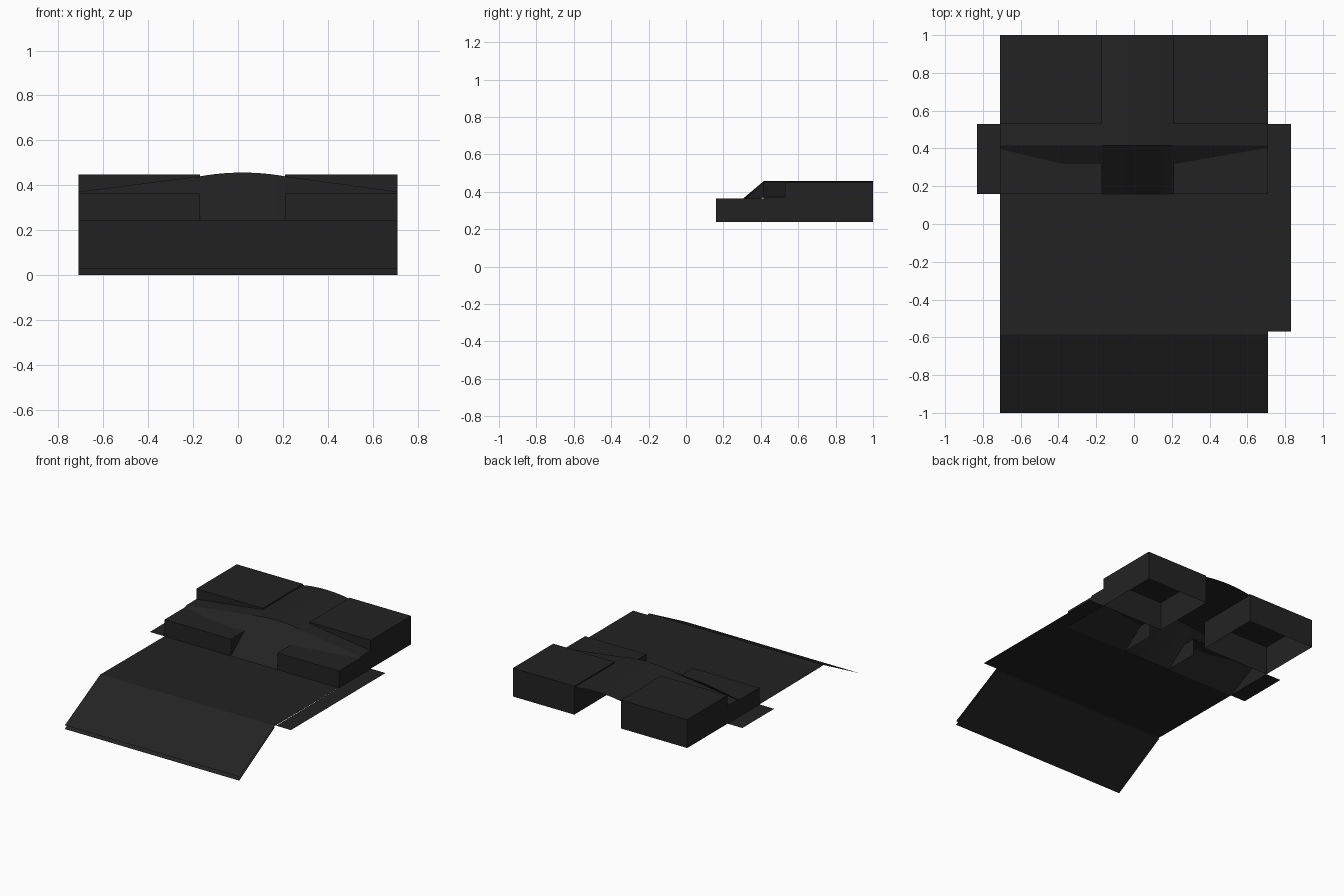
import bpy

if "Cube" in bpy.data.objects:
    bpy.data.objects.remove(bpy.data.objects["Cube"])

# One near-black rubber colour for the whole moulded floor
rubber = bpy.data.materials.new("black_rubber")
rubber.diffuse_color = (0.0165, 0.0165, 0.0165, 1)
rubber.use_nodes = True
rubber.node_tree.nodes["Principled BSDF"].inputs["Base Color"].default_value = rubber.diffuse_color

W, FLOOR = 0.71, 0.24           # half width and floor height
IN_L, IN_R = -0.17, 0.21        # sides of the central tunnel
Y0, Y1, Y2, Y3 = 0.16, 0.415, 0.53, 1.0


def add_mesh(name, verts, faces):
    me = bpy.data.meshes.new(name)
    me.from_pydata(verts, [], faces)
    me.materials.append(rubber)
    ob = bpy.data.objects.new(name, me)
    bpy.context.collection.objects.link(ob)
    return ob


def strips(name, rows):
    """Open sheet lofted through rows of equally many points."""
    n = len(rows[0])
    verts = [p for row in rows for p in row]
    faces = [(r * n + i, r * n + i + 1, (r + 1) * n + i + 1, (r + 1) * n + i)
             for r in range(len(rows) - 1) for i in range(n - 1)]
    return add_mesh(name, verts, faces)


def sheet(name, x0, x1, profile):
    return strips(name, [[(x0, y, z), (x1, y, z)] for y, z in profile])


def open_box(name, x0, x1, y0, y1, z1, back=True):
    """Raised box without a bottom, optionally without its back wall."""
    v = [(x, y, z) for z in (FLOOR, z1) for x, y in
         ((x0, y0), (x1, y0), (x1, y1), (x0, y1))]
    f = [(4, 5, 6, 7), (0, 1, 5, 4), (1, 2, 6, 5), (3, 0, 4, 7)]
    if back:
        f.append((2, 3, 7, 6))
    return add_mesh(name, v, f)


# Floor with the toe slope, and the second layer under the slope
sheet("floor", -W, W, [(-1.0, 0.028), (-0.585, 0.246), (-0.56, 0.244), (Y0, FLOOR)])
sheet("toe_underlay", -W, W, [(-1.0, 0.0), (-0.585, 0.236)])

# Side flaps lying level with the floor
sheet("right_flap", W, 0.83, [(-0.57, FLOOR), (Y2, FLOOR)])
sheet("left_flap", -0.83, -W, [(Y0, FLOOR), (Y2, FLOOR)])

# Arched cross-section shared by the hump ramp, the ridge and the tunnel
mid, half = (IN_L + IN_R) / 2, (IN_R - IN_L) / 2
arch = []
for i in range(13):
    t = -1 + i / 6
    arch.append((mid + t * half, 0.457 - 0.017 * t * t))
section = [(-W, 0.372)] + arch + [(W, 0.372)]

strips("hump_ramp", [[(x, Y0, FLOOR) for x, z in section],
                     [(x, Y1, z) for x, z in section]])
strips("cross_ridge", [[(x, y, z) for x, z in section] for y in (Y1, Y2)])
strips("tunnel_top", [[(x, y, z) for x, z in arch] for y in (Y2, Y3)])

# Front steps and rear raised boxes on both sides of the tunnel
for side, x0, x1 in (("left", -W, IN_L), ("right", IN_R, W)):
    open_box(side + "_front_step", x0, x1, Y0, Y1, 0.363, back=False)
    open_box(side + "_rear_box", x0, x1, Y2, Y3, 0.449)
    xo = -W if side == "left" else W
    add_mesh(side + "_ridge_side",
             [(xo, Y1, FLOOR), (xo, Y2, FLOOR), (xo, Y2, 0.372), (xo, Y1, 0.372)],
             [(0, 1, 2, 3)])
